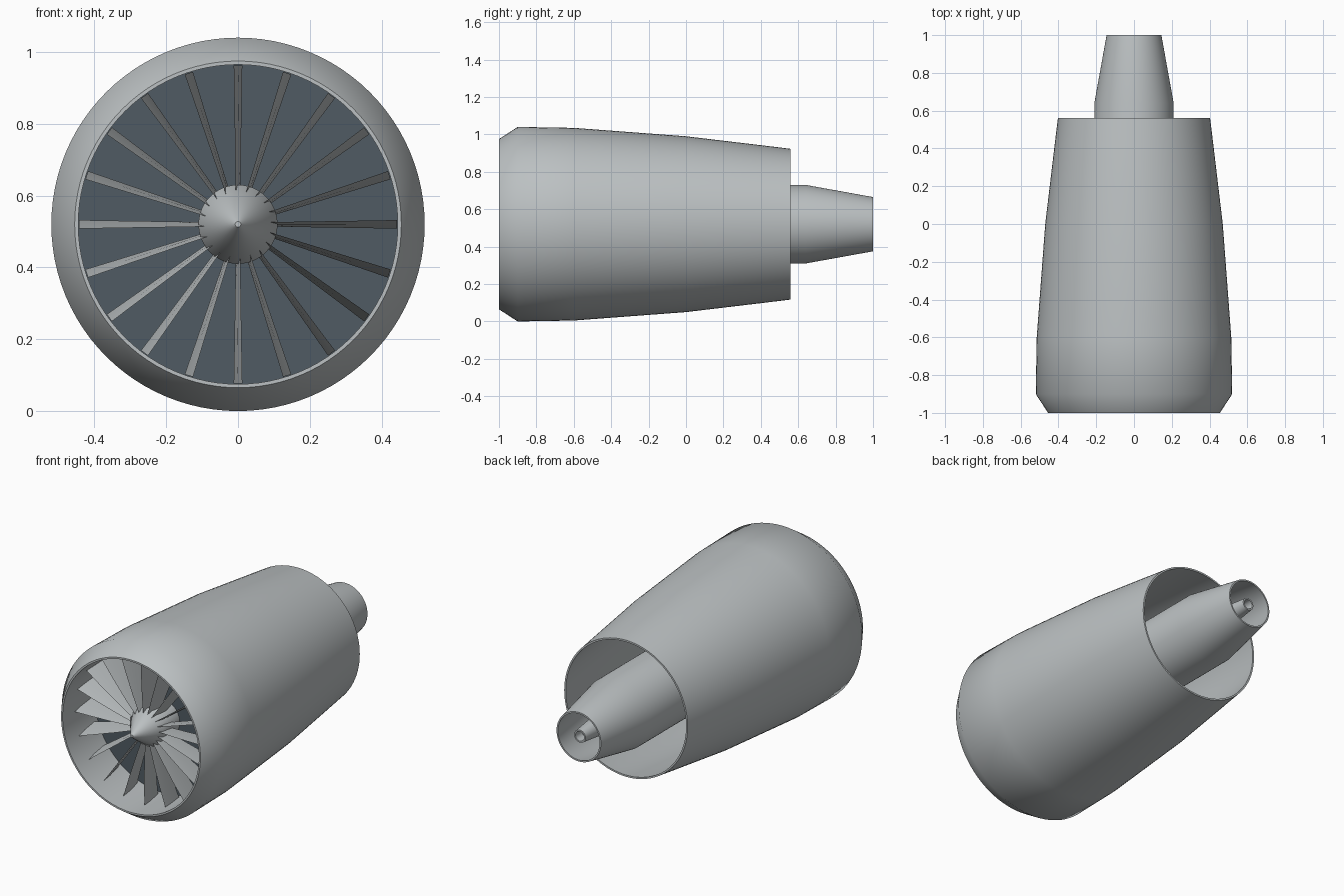
import bpy
import bmesh
from math import radians, sin, cos, pi

AXIS_Z = 0.52
BLADES = 20

old = bpy.data.objects.get("Cube")
if old:
    bpy.data.objects.remove(old, do_unlink=True)


def material(name, rgb):
    m = bpy.data.materials.new(name)
    m.use_nodes = True
    m.diffuse_color = (*rgb, 1)
    m.node_tree.nodes["Principled BSDF"].inputs["Base Color"].default_value = (*rgb, 1)
    return m


metal = material("metal grey", (0.5, 0.53, 0.54))
dark = material("dark slate", (0.08, 0.105, 0.125))


def finish(name, bm, mat, angle=40):
    bmesh.ops.recalc_face_normals(bm, faces=bm.faces)
    mesh = bpy.data.meshes.new(name)
    bm.to_mesh(mesh)
    bm.free()
    mesh.materials.append(mat)
    ob = bpy.data.objects.new(name, mesh)
    bpy.context.collection.objects.link(ob)
    ob.location.z = AXIS_Z
    bpy.ops.object.select_all(action="DESELECT")
    ob.select_set(True)
    bpy.context.view_layer.objects.active = ob
    bpy.ops.object.shade_smooth_by_angle(angle=radians(angle))
    return ob


def lathe(name, profile, mat, closed=False, segments=96):
    """Spin (y, radius) points around the engine axis."""
    bm = bmesh.new()
    verts = [bm.verts.new((r, y, 0)) for y, r in profile]
    pairs = list(zip(verts, verts[1:]))
    if closed:
        pairs.append((verts[-1], verts[0]))
    edges = [bm.edges.new(p) for p in pairs]
    bmesh.ops.spin(bm, geom=verts + edges, cent=(0, 0, 0), axis=(0, 1, 0),
                   angle=2 * pi, steps=segments, use_merge=True)
    bmesh.ops.remove_doubles(bm, verts=bm.verts, dist=0.0001)
    return finish(name, bm, mat)


# Outer cowl with its inner duct wall
lathe("nacelle", [(-1, 0.455), (-0.9, 0.52), (-0.6, 0.515), (0, 0.47),
                  (0.42, 0.42), (0.56, 0.403), (0.56, 0.393), (0.42, 0.408),
                  (0, 0.44), (-0.7, 0.445), (-1, 0.445)], metal, closed=True)

# Dark plate behind the fan
lathe("fan_backplate", [(-0.7, 0), (-0.7, 0.445), (-0.692, 0.445), (-0.692, 0)], dark)

# Pointed spinner and hub
lathe("spinner", [(-0.99, 0), (-0.99, 0.008), (-0.85, 0.11), (-0.7, 0.11)], metal)

# Engine core with hollow exhaust nozzle and centre plug
lathe("core_nozzle", [(-0.69, 0.21), (0.64, 0.21), (1, 0.145), (1, 0.136),
                      (0.64, 0.198), (0.6, 0.198), (0.6, 0)], metal)
lathe("exhaust_plug", [(0.6, 0.08), (0.99, 0.037), (0.99, 0.028), (0.93, 0.028),
                       (0.93, 0)], metal)

# Fan blades: thin, slightly twisted, widening towards the tip
bm = bmesh.new()
SECTIONS = [(0.08, -0.875, -0.77, 0.006), (0.2, -0.885, -0.76, 0.008),
            (0.33, -0.89, -0.745, 0.010), (0.443, -0.89, -0.73, 0.012)]
for i in range(BLADES):
    a = 2 * pi * i / BLADES
    rings = []
    for r, lead, trail, skew in SECTIONS:
        ring = []
        for t, side in ((0, 0), (0.4, 1), (1, 0), (0.4, -1)):
            y = lead + (trail - lead) * t
            s = skew * (2 * t - 1) + side * 0.003
            ring.append(bm.verts.new((r * cos(a) + s * sin(a), y, r * sin(a) - s * cos(a))))
        rings.append(ring)
    for low, high in zip(rings, rings[1:]):
        for k in range(4):
            n = (k + 1) % 4
            bm.faces.new((low[k], low[n], high[n], high[k]))
    bm.faces.new(rings[0])
    bm.faces.new(rings[-1])
finish("fan_blades", bm, metal, 30)
